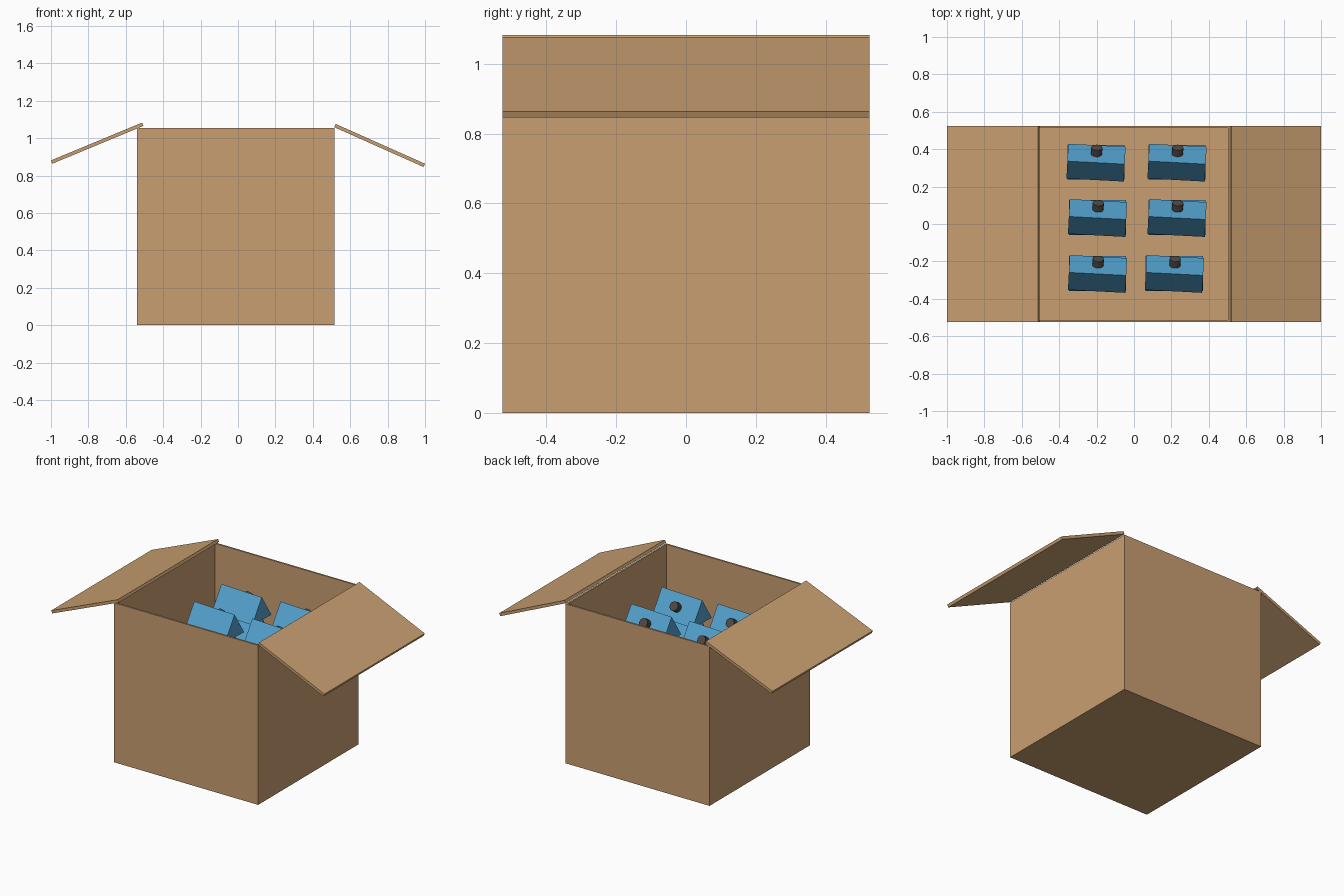
import bpy, bmesh, math
from mathutils import Matrix, Vector

cube = bpy.data.objects.get("Cube")
if cube:
    bpy.data.objects.remove(cube, do_unlink=True)


def material(name, rgb):
    m = bpy.data.materials.new(name)
    m.use_nodes = True
    m.diffuse_color = (*rgb, 1)
    m.node_tree.nodes["Principled BSDF"].inputs["Base Color"].default_value = (*rgb, 1)
    return m


cardboard = material("cardboard", (0.584, 0.347, 0.165))
blue = material("blue", (0.09, 0.37, 0.64))
dark_grey = material("dark_grey", (0.075, 0.068, 0.062))


def add_object(name, bm, mat):
    bmesh.ops.recalc_face_normals(bm, faces=bm.faces)
    me = bpy.data.meshes.new(name)
    bm.to_mesh(me)
    bm.free()
    me.materials.append(mat)
    ob = bpy.data.objects.new(name, me)
    bpy.context.collection.objects.link(ob)
    return ob


def extrude_profile(points, offset):
    """Closed prism from a flat outline pushed along an offset."""
    bm = bmesh.new()
    face = bm.faces.new([bm.verts.new(p) for p in points])
    ext = bmesh.ops.extrude_face_region(bm, geom=[face], use_keep_orig=True)
    moved = [g for g in ext["geom"] if isinstance(g, bmesh.types.BMVert)]
    bmesh.ops.translate(bm, verts=moved, vec=offset)
    return bm


# Open box with thin walls
LEFT, RIGHT, HALF, TOP = -0.54, 0.515, 0.525, 1.055
WALL = 0.012
bm = bmesh.new()
bmesh.ops.create_cube(bm, size=1)
bmesh.ops.scale(bm, vec=(RIGHT - LEFT, 2 * HALF, TOP), verts=bm.verts)
bmesh.ops.translate(bm, vec=((LEFT + RIGHT) / 2, 0, TOP / 2), verts=bm.verts)
bmesh.ops.delete(bm, geom=[f for f in bm.faces if f.normal.z > 0.9], context='FACES_ONLY')
box = add_object("box", bm, cardboard)
walls = box.modifiers.new("walls", 'SOLIDIFY')
walls.thickness = WALL
walls.offset = -1
walls.use_even_offset = True


# Folded-out lids
def lid(name, outer, hinge, thickness=0.019):
    a, b = Vector((outer[0], -HALF, outer[1])), Vector((hinge[0], -HALF, hinge[1]))
    along = (b - a).normalized()
    down = Vector((along.z, 0, -along.x))
    if down.z > 0:
        down.negate()
    down *= thickness
    return add_object(name, extrude_profile([a, b, b + down, a + down], (0, 2 * HALF, 0)), cardboard)


lid("right_lid", (-1.0, 0.881), (-0.513, 1.083))
lid("left_lid", (1.0, 0.863), (0.522, 1.076))

# Wedge-shaped goods stacked in six piles
LENGTH, WIDTH, HEIGHT = 0.307, 0.186, 0.15
TURN = math.radians(-3)
SLOPE = math.atan2(HEIGHT, WIDTH / 2)


def wedge(name, x, y, z, turn):
    h, w = LENGTH / 2, WIDTH / 2
    bm = extrude_profile([(-h, -w, 0), (-h, w, 0), (-h, 0, HEIGHT)], (LENGTH, 0, 0))
    ob = add_object(name, bm, blue)
    ob.matrix_world = Matrix.Translation((x, y, z)) @ Matrix.Rotation(turn, 4, 'Z')
    return ob


def knob(name, parent):
    radius, length = 0.03, 0.044
    bm = bmesh.new()
    bmesh.ops.create_cone(bm, cap_ends=True, segments=12, radius1=radius,
                          radius2=radius, depth=length)
    ob = add_object(name, bm, dark_grey)
    # Sits square on the rear slope
    seat = Matrix.Translation((0, WIDTH * 0.25, HEIGHT * 0.5))
    tilt = Matrix.Rotation(-SLOPE, 4, 'X')
    ob.matrix_world = parent.matrix_basis @ seat @ tilt @ Matrix.Translation((0, 0, length / 2 - 0.004))


piles = [(-0.203, 0.328), (-0.195, 0.032), (-0.195, -0.267),
         (0.23, 0.328), (0.23, 0.032), (0.216, -0.267)]
for i, (x, y) in enumerate(piles, 1):
    for layer in range(5):
        z = max(layer * HEIGHT, WALL)
        wedge(f"lower_wedge_{i}_{layer + 1}", x, y + 0.002, z, 0)
    top = wedge(f"top_wedge_{i}", x, y, 5 * HEIGHT, TURN)
    knob(f"knob_{i}", top)
